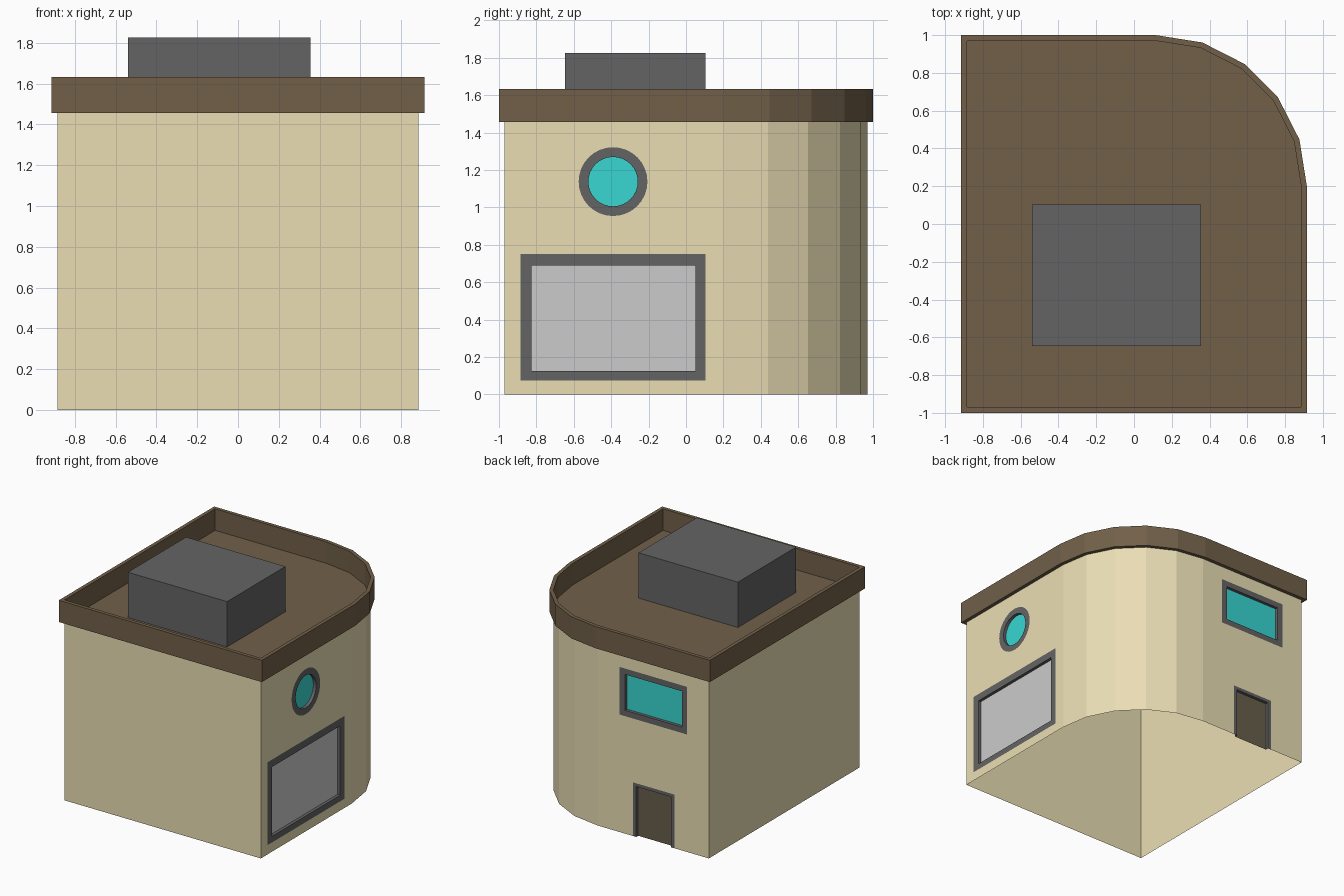
import bpy, bmesh
from math import sin, cos, pi, radians
from mathutils import Vector

if "Cube" in bpy.data.objects:
    bpy.data.objects.remove(bpy.data.objects["Cube"])

HX, HY, H = 0.885, 0.97, 1.456        # wall half sizes and height
RIM, TOP, RECESS = 0.03, 1.633, 0.025
CX, CY, R = 0.115, 0.20, 0.77         # rounded corner


def material(name, hex_code):
    rgb = [int(hex_code[i:i + 2], 16) / 255 for i in (0, 2, 4)]
    m = bpy.data.materials.new(name)
    m.diffuse_color = [((c + 0.055) / 1.055) ** 2.4 for c in rgb] + [1]
    m.use_nodes = True
    m.node_tree.nodes["Principled BSDF"].inputs["Base Color"].default_value = m.diffuse_color
    return m


CREAM = material("cream", "EADEB4")
BROWN = material("brown", "716049")
DARK = material("dark_grey", "646464")
CYAN = material("cyan_glass", "38D7D2")
SILVER = material("silver", "BCBCBC")
DOOR = material("door_brown", "685F4C")


def finish(name, bm, mat, out):
    """Weld, orient so the outermost face along `out` faces that way, link."""
    out = Vector(out)
    bmesh.ops.remove_doubles(bm, verts=bm.verts, dist=1e-5)
    bmesh.ops.recalc_face_normals(bm, faces=bm.faces)
    bm.normal_update()
    f = max(bm.faces, key=lambda f: f.calc_center_median().dot(out))
    if f.normal.dot(out) < 0:
        bmesh.ops.reverse_faces(bm, faces=bm.faces)
    me = bpy.data.meshes.new(name)
    bm.to_mesh(me)
    bm.free()
    me.materials.append(mat)
    ob = bpy.data.objects.new(name, me)
    bpy.context.collection.objects.link(ob)
    return ob


def loft(bm, loops, closed=True):
    """Quad strips between successive point loops."""
    rows = [[bm.verts.new(p) for p in loop] for loop in loops]
    n = len(rows[0])
    for a, b in zip(rows, rows[1:]):
        for i in range(n if closed else n - 1):
            j = (i + 1) % n
            bm.faces.new((a[i], a[j], b[j], b[i]))
    return rows


def outline(grow, z):
    arc = [(CX + (R + grow) * cos(radians(18 * i)), CY + (R + grow) * sin(radians(18 * i)), z)
           for i in range(6)]
    x, y = HX + grow, HY + grow
    return [(-x, -y, z), (x, -y, z)] + arc + [(-x, y, z)]


def rect(u0, u1, z0, z1):
    return [(u0, z0), (u0, z1), (u1, z1), (u1, z0)]


def circle(u, z, r, n=32):
    return [(u + r * cos(2 * pi * i / n), z + r * sin(2 * pi * i / n)) for i in range(n)]


# wall planes: (u, z, depth) to 3D
def right(u, z, d=0):
    return (HX - d, u, z)


def back(u, z, d=0):
    return (u, HY - d, z)


# name, plane, outer frame loop, inner loop, pane material, closed frame
openings = [
    ("shop_window", right, rect(-0.885, 0.105, 0.075, 0.75), rect(-0.825, 0.052, 0.125, 0.69), SILVER, True),
    ("round_window", right, circle(-0.39, 1.138, 0.184), circle(-0.39, 1.138, 0.132), CYAN, True),
    ("back_window", back, rect(-0.69, -0.08, 0.957, 1.345), rect(-0.643, -0.13, 1.005, 1.297), CYAN, True),
    ("back_door", back, rect(-0.575, -0.20, 0, 0.437), rect(-0.545, -0.23, 0, 0.41), DOOR, False),
]

# walls: plain panels and rounded corner, open underneath
bm = bmesh.new()
low, high = outline(0, 0), outline(0, H)
loft(bm, [low[2:8], high[2:8]], closed=False)
loft(bm, [[low[8], low[0], low[1]], [high[8], high[0], high[1]]], closed=False)


def panel(plane, loops):
    edges = []
    for loop in loops:
        vs = [bm.verts.new(plane(*p)) for p in loop]
        edges += [bm.edges.new((vs[i - 1], vs[i])) for i in range(len(vs))]
    bmesh.ops.triangle_fill(bm, edges=edges, use_beauty=True)


# pierced panels, the back one notched for the door
panel(right, [rect(-HY, CY, 0, H)] + [o[2] for o in openings[:2]])
notched = [(-HX, 0), (-HX, H), (CX, H), (CX, 0)] + openings[3][2][::-1]
panel(back, [notched, openings[2][2]])
finish("walls", bm, CREAM, (0, -1, 0))

# flush frames with recessed panes
for name, plane, outer, inner, mat, closed in openings:
    out = (1, 0, 0) if plane is right else (0, 1, 0)
    bm = bmesh.new()
    loft(bm, [[plane(*p) for p in outer], [plane(*p) for p in inner],
              [plane(*p, RECESS) for p in inner]], closed)
    finish(name + "_frame", bm, DARK, out)
    bm = bmesh.new()
    bm.faces.new([bm.verts.new(plane(*p, RECESS)) for p in inner])
    finish(name + "_panel", bm, mat, out)

# roof slab with overhanging parapet
bm = bmesh.new()
rows = loft(bm, [outline(0, H), outline(RIM, H), outline(RIM, TOP),
                 outline(0, TOP), outline(0, H + 0.002)])
bm.faces.new(rows[-1])
finish("roof", bm, BROWN, (0, 0, 1))

# rooftop unit
bm = bmesh.new()
base = [(-0.54, -0.647), (0.355, -0.647), (0.355, 0.103), (-0.54, 0.103)]
rows = loft(bm, [[(x, y, z) for x, y in base] for z in (H + 0.002, 1.827)])
for r in rows:
    bm.faces.new(r)
finish("rooftop_unit", bm, DARK, (0, 0, 1))
